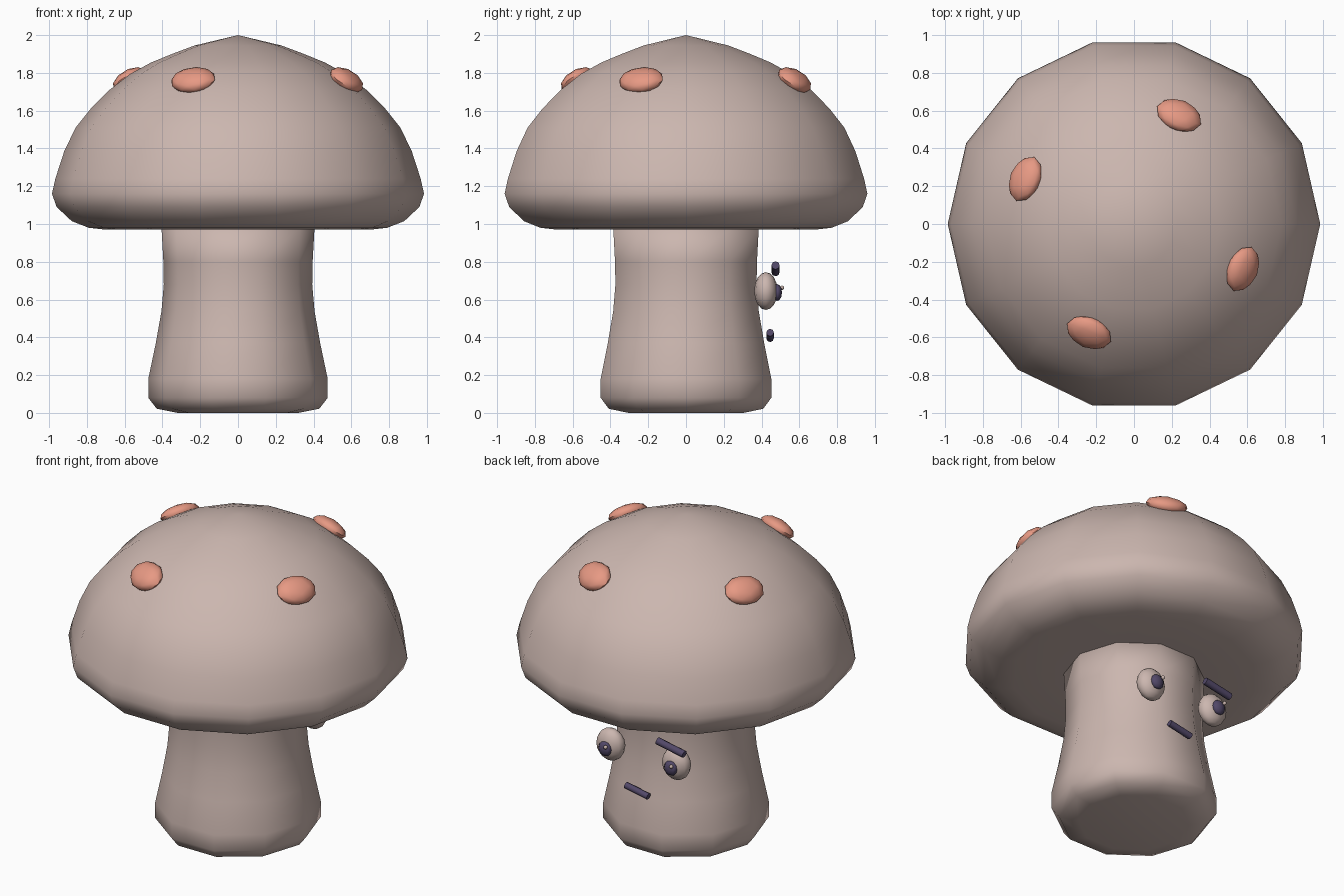
import bpy, bmesh, math
from mathutils import Matrix, Vector

if "Cube" in bpy.data.objects:
    bpy.data.objects.remove(bpy.data.objects["Cube"])


def material(name, rgb):
    m = bpy.data.materials.new(name)
    m.diffuse_color = (*rgb, 1)
    m.use_nodes = True
    m.node_tree.nodes["Principled BSDF"].inputs["Base Color"].default_value = m.diffuse_color
    return m


BEIGE = material("beige", (0.60, 0.47, 0.43))
CORAL = material("coral", (0.80, 0.32, 0.23))
DARK = material("dark purple", (0.085, 0.065, 0.14))


def finish(name, bm, mat, angle=180):
    bmesh.ops.recalc_face_normals(bm, faces=bm.faces)
    mesh = bpy.data.meshes.new(name)
    bm.to_mesh(mesh)
    bm.free()
    mesh.materials.append(mat)
    ob = bpy.data.objects.new(name, mesh)
    bpy.context.collection.objects.link(ob)
    bpy.ops.object.select_all(action='DESELECT')
    ob.select_set(True)
    bpy.context.view_layer.objects.active = ob
    bpy.ops.object.shade_smooth_by_angle(angle=math.radians(angle))
    return ob


def lathe(name, profile, sides, mat):
    """Spin a radius/height profile; zero radius closes with a fan."""
    bm = bmesh.new()
    rings = []
    for r, z in profile:
        n = sides if r > 0 else 1
        rings.append([bm.verts.new((r * math.cos(2 * math.pi * i / sides),
                                    r * math.sin(2 * math.pi * i / sides), z))
                      for i in range(n)])
    for a, b in zip(rings, rings[1:]):
        for i in range(sides):
            j = (i + 1) % sides
            quad = [a[i % len(a)], a[j % len(a)], b[j % len(b)], b[i % len(b)]]
            bm.faces.new(list(dict.fromkeys(quad)))
    return finish(name, bm, mat)


def ball(name, loc, size, mat, u=8, v=6, rot=Matrix.Identity(4)):
    bm = bmesh.new()
    m = Matrix.Translation(loc) @ rot @ Matrix.Diagonal((*size, 1))
    bmesh.ops.create_uvsphere(bm, u_segments=u, v_segments=v, radius=1, matrix=m)
    return finish(name, bm, mat)


def bar(name, loc, length, radius, tilt):
    """Short rod along x, tilted in the face plane."""
    bm = bmesh.new()
    m = (Matrix.Translation(loc) @ Matrix.Rotation(tilt, 4, 'Y')
         @ Matrix.Rotation(math.pi / 2, 4, 'Y'))
    bmesh.ops.create_cone(bm, cap_ends=True, segments=8, radius1=radius,
                          radius2=radius, depth=length, matrix=m)
    return finish(name, bm, DARK, 50)


# Cap and stem
lathe("cap", [(0, 0.97), (0.45, 0.97), (0.70, 0.97), (0.79, 0.98), (0.88, 1.015),
              (0.96, 1.09), (0.985, 1.16), (0.967, 1.24), (0.92, 1.385),
              (0.86, 1.51), (0.78, 1.61), (0.68, 1.71), (0.57, 1.795),
              (0.46, 1.855), (0.35, 1.90), (0.23, 1.945), (0, 2.0)], 14, BEIGE)
lathe("stem", [(0, 0), (0.32, 0.0), (0.43, 0.022), (0.475, 0.08), (0.475, 0.18),
               (0.435, 0.37), (0.405, 0.54), (0.393, 0.68), (0.395, 0.80),
               (0.405, 0.98), (0, 0.98)], 10, BEIGE)

# Four flattened spots lying on the cap slope
for k in range(4):
    a = math.radians(-22.5 + 90 * k)
    rot = Matrix.Rotation(a, 4, 'Z') @ Matrix.Rotation(math.radians(36), 4, 'Y')
    bm = bmesh.new()
    m = (Matrix.Translation((0.622 * math.cos(a), 0.622 * math.sin(a), 1.762)) @ rot
         @ Matrix.Diagonal((0.095, 0.125, 0.05, 1)))
    bmesh.ops.create_icosphere(bm, subdivisions=2, radius=1, matrix=m)
    finish("spot_%d" % (k + 1), bm, CORAL, 40)

# Eyes with pupils and small glints
for side, x in (("right", 0.23), ("left", -0.23)):
    ball("eye_" + side, (x, 0.423, 0.645), (0.093, 0.062, 0.1), BEIGE, 12, 8)
    ball("pupil_" + side, (x, 0.482, 0.637), (0.045, 0.026, 0.045), DARK)
    ball("glint_" + side, (x - 0.022, 0.508, 0.662), (0.012, 0.012, 0.012), BEIGE)

# Single brow and crooked mouth
bar("brow", (-0.227, 0.474, 0.763), 0.19, 0.022, math.radians(-11))
bar("mouth", (0.03, 0.445, 0.41), 0.16, 0.02, math.radians(-11))
